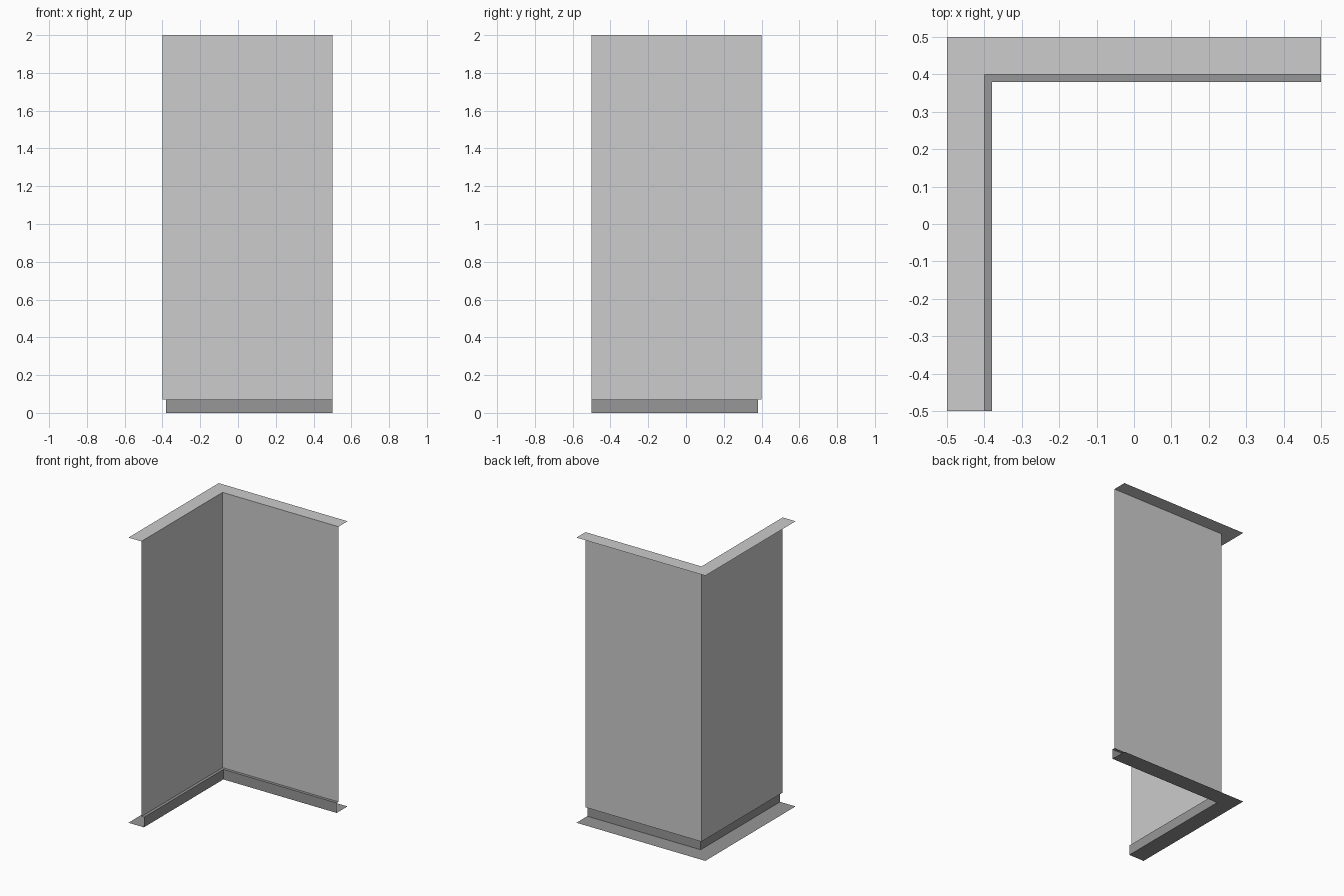
import bpy

if "Cube" in bpy.data.objects:
    bpy.data.objects.remove(bpy.data.objects["Cube"])


def material(name, value):
    mat = bpy.data.materials.new(name)
    mat.diffuse_color = (value, value, value, 1)
    mat.use_nodes = True
    mat.node_tree.nodes["Principled BSDF"].inputs["Base Color"].default_value = mat.diffuse_color
    return mat


def corner_sweep(name, profile, mat):
    """Sweep an open (x, z) profile round the inside corner with a mitre."""
    verts, faces = [], []
    for x, z in profile:
        verts += [(x, -0.5, z), (x, -x, z), (0.5, -x, z)]
    for i in range(len(profile) - 1):
        for j in range(2):
            a = i * 3 + j
            faces.append((a, a + 1, a + 4, a + 3))
    mesh = bpy.data.meshes.new(name)
    mesh.from_pydata(verts, [], faces)
    mesh.materials.append(mat)
    obj = bpy.data.objects.new(name, mesh)
    bpy.context.collection.objects.link(obj)
    return obj


# Wall: inner face and flat top cap, open at the back and ends
corner_sweep("wall", [(-0.4, 0.07), (-0.4, 2.0), (-0.5, 2.0)],
             material("light grey", 0.604))

# Skirting: underside, protruding face and narrow ledge
corner_sweep("skirting_board",
             [(-0.5, 0.0), (-0.38, 0.0), (-0.38, 0.07), (-0.4, 0.07)],
             material("mid grey", 0.309))
